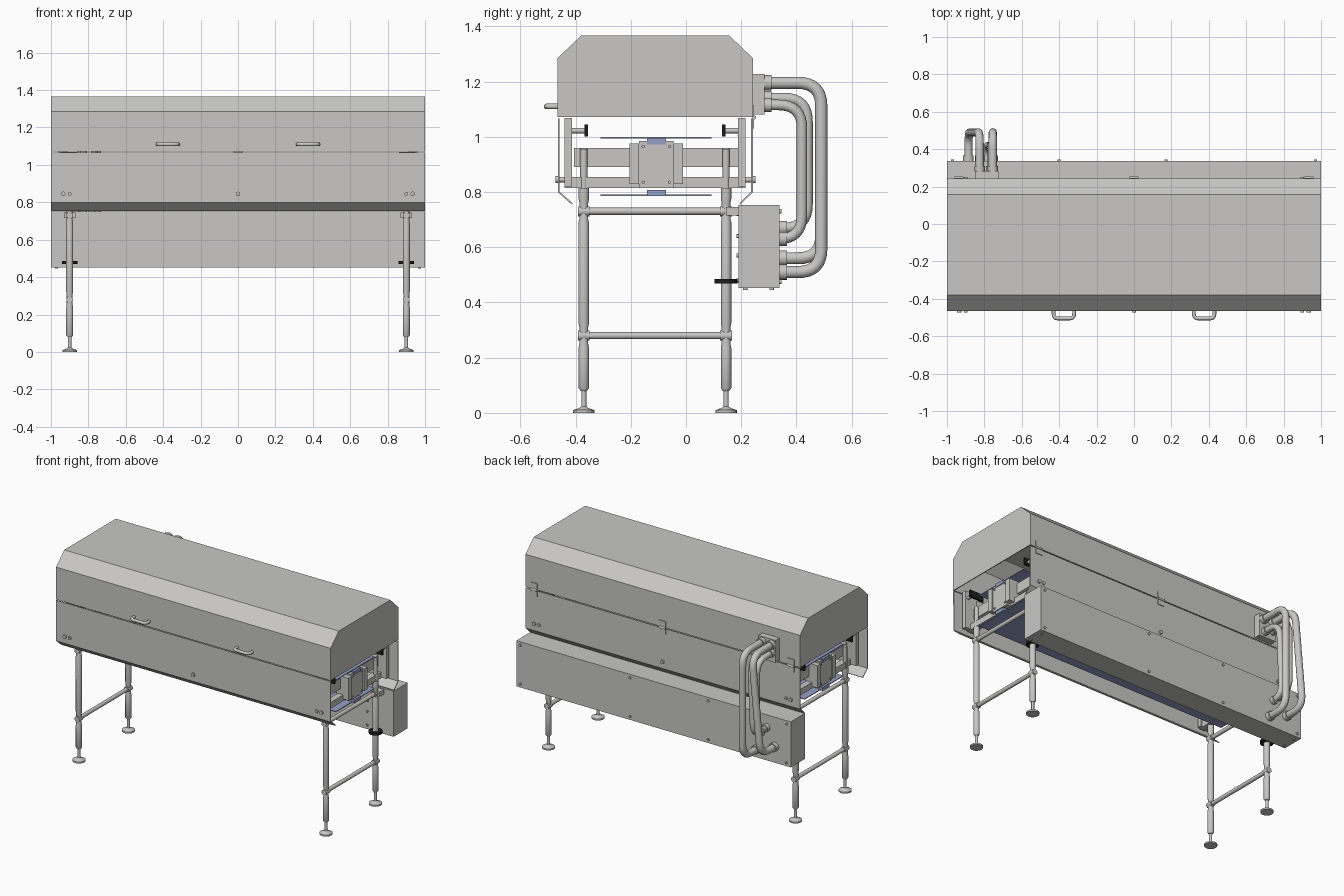
import bpy, bmesh, math
from mathutils import Vector, Matrix

old = bpy.data.objects.get("Cube")
if old:
    bpy.data.objects.remove(old, do_unlink=True)


def material(name, r, g, b):
    m = bpy.data.materials.new(name)
    m.use_nodes = True
    m.diffuse_color = (r, g, b, 1)
    bsdf = next(n for n in m.node_tree.nodes if n.type == 'BSDF_PRINCIPLED')
    bsdf.inputs["Base Color"].default_value = (r, g, b, 1)
    return m


STEEL = material("brushed steel grey", 0.58, 0.575, 0.56)
BELT = material("belt blue", 0.30, 0.35, 0.56)
BLACK = material("black plastic", 0.012, 0.012, 0.012)


def finish(name, bm, mat, smooth=False):
    bmesh.ops.recalc_face_normals(bm, faces=bm.faces)
    me = bpy.data.meshes.new(name)
    bm.to_mesh(me)
    bm.free()
    me.materials.append(mat)
    ob = bpy.data.objects.new(name, me)
    bpy.context.collection.objects.link(ob)
    if smooth:
        bpy.ops.object.select_all(action='DESELECT')
        ob.select_set(True)
        bpy.context.view_layer.objects.active = ob
        bpy.ops.object.shade_smooth_by_angle(angle=math.radians(35))
    return ob


def box(name, x, y, z, mat=STEEL):
    """Box from (low, high) pairs on each axis."""
    bm = bmesh.new()
    size = Vector((x[1] - x[0], y[1] - y[0], z[1] - z[0]))
    mid = Vector((x[0] + x[1], y[0] + y[1], z[0] + z[1])) / 2
    bmesh.ops.create_cube(bm, size=1, matrix=Matrix.Translation(mid) @ Matrix.Diagonal(size).to_4x4())
    return finish(name, bm, mat)


def end_box(name, s, x, y, z, mat=STEEL):
    """Box near one end of the machine, s = +1 or -1."""
    return box(name, sorted((s * x[0], s * x[1])), y, z, mat)


def rod(name, a, b, r, mat=STEEL, sides=20):
    a, b = Vector(a), Vector(b)
    d = b - a
    bm = bmesh.new()
    m = Matrix.Translation((a + b) / 2) @ d.to_track_quat('Z', 'Y').to_matrix().to_4x4()
    bmesh.ops.create_cone(bm, cap_ends=True, segments=sides, radius1=r, radius2=r, depth=d.length, matrix=m)
    return finish(name, bm, mat, True)


def lathe(name, x, y, profile, mat=STEEL):
    """Turned part standing at (x, y); profile is (radius, z)."""
    bm = bmesh.new()
    vs = [bm.verts.new((x + r, y, z)) for r, z in profile]
    es = [bm.edges.new(p) for p in zip(vs, vs[1:])]
    bmesh.ops.spin(bm, geom=vs + es, cent=(x, y, 0), axis=(0, 0, 1), angle=math.tau, steps=24)
    bmesh.ops.remove_doubles(bm, verts=bm.verts, dist=0.0001)
    return finish(name, bm, mat, True)


def sheet(name, profile, thickness, ends=False):
    """Folded sheet metal: a (y, z) profile run along the full length."""
    bm = bmesh.new()
    a, b = ([bm.verts.new((x, y, z)) for y, z in profile] for x in (-1, 1))
    for i in range(len(profile) - 1):
        bm.faces.new((a[i], a[i + 1], b[i + 1], b[i]))
    if ends:
        bm.faces.new(a)
        bm.faces.new(b)
    ob = finish(name, bm, STEEL)
    mod = ob.modifiers.new("thickness", 'SOLIDIFY')
    mod.thickness = thickness
    mod.offset = -1 if ends else 0
    return ob


def tube(name, points, r, bend):
    """Bent tube with rounded corners."""
    pts = [Vector(p) for p in points]
    path = [pts[0]]
    for p, c, n in zip(pts, pts[1:], pts[2:]):
        s, e = c + (p - c).normalized() * bend, c + (n - c).normalized() * bend
        for k in range(9):
            t = k / 8
            # blend of a parabola towards a rounder arc
            path.append(s * (1 - t) ** 2 + c * 2 * t * (1 - t) + e * t ** 2)
    path.append(pts[-1])
    cu = bpy.data.curves.new(name, 'CURVE')
    cu.dimensions = '3D'
    cu.bevel_depth = r
    cu.bevel_resolution = 4
    cu.use_fill_caps = True
    sp = cu.splines.new('POLY')
    sp.points.add(len(path) - 1)
    for q, p in zip(sp.points, path):
        q.co = (*p, 1)
    sp.use_smooth = True
    cu.materials.append(STEEL)
    ob = bpy.data.objects.new(name, cu)
    bpy.context.collection.objects.link(ob)


# Hood and the folded side panels below it
sheet("hood", [(-.465, 1.072), (-.465, 1.285), (-.38, 1.366), (.157, 1.366),
               (.242, 1.285), (.242, 1.072)], .008, True)
sheet("front_panel", [(-.461, 1.066), (-.461, .80), (-.412, .757)], .006)
sheet("back_panel", [(.239, 1.066), (.239, .80), (.195, .757)], .006)

# Hood handles, panel bolts and hinges
for x in (-.375, .375):
    tube("hood_handle", [(x - .055, -.46, 1.11), (x - .055, -.505, 1.11),
                         (x + .055, -.505, 1.11), (x + .055, -.46, 1.11)], .01, .025)
for x in (-.935, 0, .935):
    rod("front_bolt", (x, -.46, .845), (x, -.473, .845), .012)
    rod("back_bolt", (x, .24, .845), (x, .252, .845), .012)
    box("hinge_upper_leaf", (x - .024, x + .024), (.241, .247), (1.076, 1.115))
    box("hinge_lower_leaf", (x - .024, x + .024), (.241, .247), (1.03, 1.066))
    rod("hinge_pin", (x - .024, .247, 1.07), (x + .024, .247, 1.07), .007)

# Control cabinet with screws and feet
box("control_cabinet", (-1, 1), (.19, .338), (.452, .752))
for x in (-.97, -.4, .17, .97):
    for z in (.475, .73):
        rod("cabinet_screw", (x, .335, z), (x, .345, z), .008, sides=12)
for x in (-.97, .97):
    for y in (.215, .31):
        rod("cabinet_foot", (x, y, .445), (x, y, .455), .008, sides=12)
for s in (-1, 1):
    for z in (.48, .57, .64, .72):
        rod("cabinet_front_screw", (s * .81, .192, z), (s * .81, .182, z), .007, sides=12)
    for z in (.49, .60, .71):
        rod("cabinet_end_screw", (s * .995, .215, z), (s * 1.0, .215, z), .006, sides=12)

# Legs, feet and cross bars
LEG = [(0, .08), (.012, .08), (.019, .09), (.019, .235), (.016, .25), (.016, .31), (.019, .325),
       (.019, .69), (.016, .70), (.016, .76), (.019, .775), (.019, .815), (0, .815)]
FOOT = [(0, 0), (.039, 0), (.039, .010), (.016, .018), (.009, .024), (.009, .082), (0, .082)]
for s in (-1, 1):
    x = s * .9
    for y in (-.37, .145):
        lathe("leg", x, y, LEG)
        lathe("levelling_foot", x, y, FOOT)
        rod("leg_extension", (x, y, .81), (x, y, .955), .013)
        for z in (.28, .73):
            rod("leg_joint", (x, y - .021, z), (x, y + .021, z), .018)
    for z in (.28, .73):
        rod("cross_bar", (x, -.37, z), (x, .145, z), .013)
    rod("clamp_wheel", (x, .145, .469), (x, .145, .485), .041, BLACK)
    end_box("cabinet_bracket", s, (.87, .93), (.145, .192), (.715, .745))

    # End frame carrying the conveyor
    end_box("upper_cross_beam", s, (.85, .89), (-.405, .19), (.89, .96))
    end_box("lower_cross_beam", s, (.87, .91), (-.44, .215), (.815, .855))
    rod("frame_bolt", (x, -.472, .845), (x, .25, .845), .010)
    for y in (-.44, .188):
        end_box("side_bracket", s, (.86, .95), (y, y + .028), (.82, 1.068))
    for y, d in ((-.412, 1), (.188, -1)):
        rod("guide_rod", (s * .93, y, 1.022), (s * .93, y + d * .05, 1.022), .010)
        end_box("guide_block", s, (.86, .96), sorted((y + d * .045, y + d * .058)), (1.0, 1.045), BLACK)

    # Bearing blocks and sprockets at the belt ends
    end_box("drive_block", s, (.84, .94), (-.17, -.045), (.815, .985))
    for y in (-.205, -.045):
        end_box("bearing_plate", s, (.86, .95), (y, y + .035), (.828, .975))
    for z in (.785, .972):
        end_box("sprocket", s, (.86, .945), (-.142, -.072), (z, z + .022), BELT)
    for y in (-.155, -.06):
        for z in (.835, .965):
            rod("block_screw", (s * .938, y, z), (s * .946, y, z), .006, sides=10)

# Conveyor beam and belt runs
box("conveyor_beam", (-.86, .86), (-.16, -.055), (.83, .97))
box("belt_top_run", (-.93, .93), (-.31, .093), (.994, .999), BELT)
box("belt_return_run", (-.93, .93), (-.31, .093), (.786, .791), BELT)

# Cable conduits between hood and cabinet
box("conduit_plate", (-.85, -.725), (.24, .284), (1.08, 1.228))
CONDUITS = [(-.755, -.755, 1.195, .49, .51, .022), (-.825, -.885, 1.195, .49, .56, .022),
            (-.825, -.825, 1.14, .44, .67, .019), (-.765, -.785, 1.115, .42, .63, .019)]
for top_x, low_x, top_z, y, low_z, r in CONDUITS:
    tube("conduit", [(top_x, .27, top_z), (top_x, y, top_z), (low_x, y, low_z), (low_x, .33, low_z)], r, .085)
    rod("conduit_top_gland", (top_x, .28, top_z), (top_x, .31, top_z), r + .006)
    rod("conduit_low_gland", (low_x, .335, low_z), (low_x, .365, low_z), r + .006)
